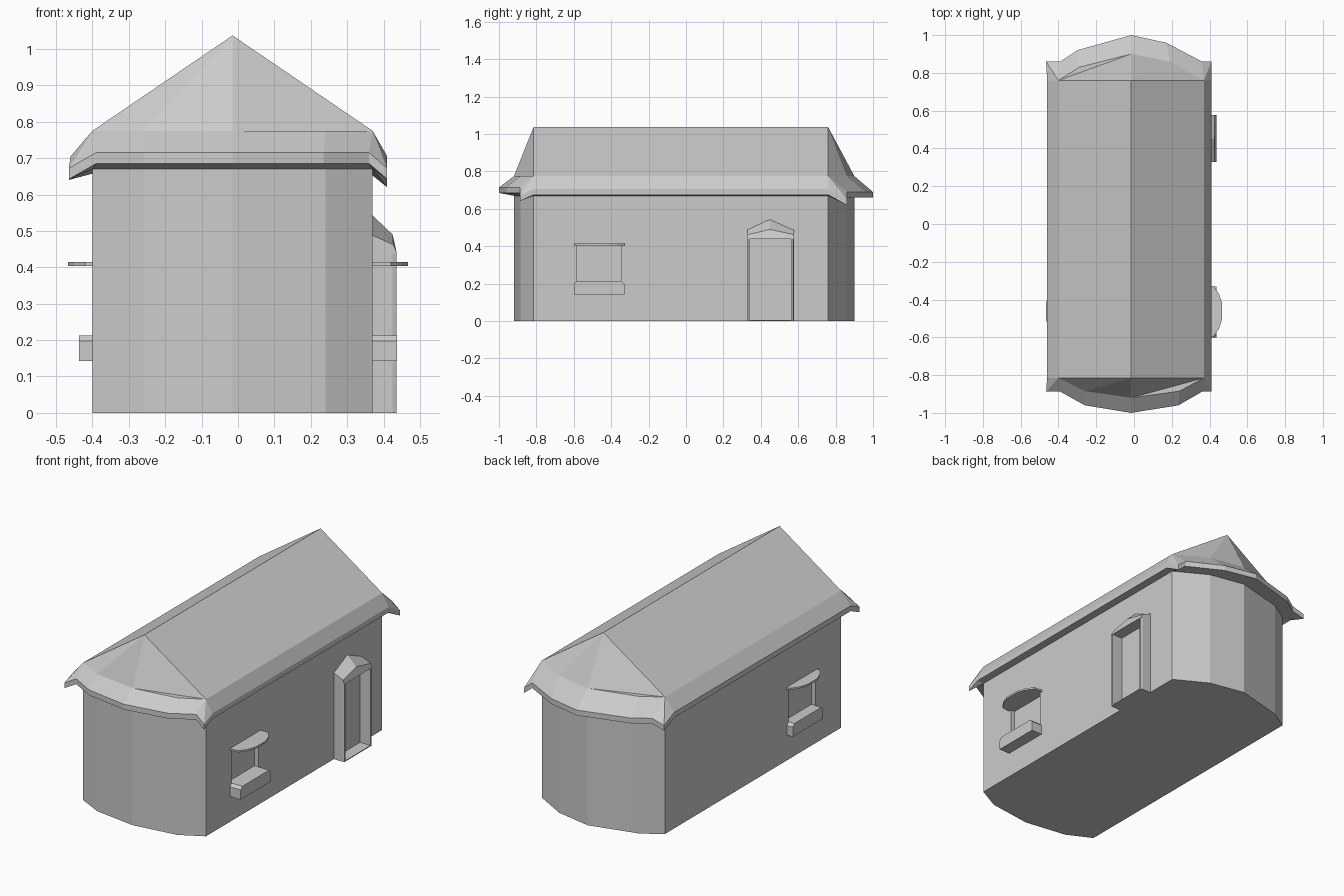
import bpy, bmesh
from mathutils import Vector

if "Cube" in bpy.data.objects:
    bpy.data.objects.remove(bpy.data.objects["Cube"])


def mesh_object(name, verts, faces):
    me = bpy.data.meshes.new(name)
    me.from_pydata(verts, [], faces)
    bm = bmesh.new()
    bm.from_mesh(me)
    bmesh.ops.recalc_face_normals(bm, faces=bm.faces[:])
    bm.to_mesh(me)
    bm.free()
    ob = bpy.data.objects.new(name, me)
    bpy.context.collection.objects.link(ob)
    return ob


def prism(name, loop, offset):
    """Closed solid swept from a 3D loop along an offset."""
    n = len(loop)
    off = Vector(offset)
    verts = [Vector(p) for p in loop] + [Vector(p) + off for p in loop]
    faces = [list(range(n))[::-1], list(range(n, 2 * n))]
    faces += [(i, (i + 1) % n, n + (i + 1) % n, n + i) for i in range(n)]
    return mesh_object(name, verts, faces)


def box(name, x0, x1, y0, y1, z0, z1):
    return prism(name, [(x0, y0, z0), (x1, y0, z0), (x1, y1, z0), (x0, y1, z0)], (0, 0, z1 - z0))


# wall plan with two bowed ends
CX = -0.015
front = [(-0.40, -0.815), (-0.26, -0.885), (CX, -0.92), (0.24, -0.885), (0.37, -0.815)]
back = [(0.37, 0.76), (0.19, 0.86), (CX, 0.90), (-0.29, 0.83), (-0.40, 0.76)]
plan = front + back
walls = prism("walls", [(x, y, 0) for x, y in plan], (0, 0, 0.685))

# eave outline: x, y, top z, index of the wall point it hangs from
eave = [(-0.46, -0.815, .705, 0), (-0.465, -0.888, .672, 0), (-0.39, -0.888, .715, 0),
        (-0.26, -0.96, .715, 1), (CX, -1.0, .715, 2), (0.235, -0.96, .715, 3),
        (0.36, -0.888, .715, 4), (0.41, -0.888, .672, 4), (0.41, -0.815, .705, 4),
        (0.41, 0.76, .705, 5), (0.41, 0.86, .65, 5), (0.36, 0.86, .69, 5),
        (0.17, 0.96, .69, 6), (CX, 1.0, .69, 7), (-0.30, 0.92, .69, 8),
        (-0.39, 0.86, .69, 9), (-0.465, 0.86, .67, 9), (-0.46, 0.76, .705, 9)]
n, m = len(plan), len(eave)
verts = [(x, y, 0.775) for x, y in plan]
verts += [(x, y, z) for x, y, z, _ in eave]
verts += [(x, y, z - 0.03) for x, y, z, _ in eave]
verts += [(x, y, 0.67) for x, y in plan]
verts += [(CX, -0.815, 1.037), (CX, 0.76, 1.037)]
A, B = len(verts) - 2, len(verts) - 1
low = n + 2 * m
# two main slopes and faceted hip ends
faces = [(A, 4, 5, B), (B, 9, 0, A)]
faces += [(A, 0, 1), (A, 1, 2), (A, 2, 4), (2, 3, 4)]
faces += [(B, 5, 6), (B, 6, 7), (B, 7, 9), (7, 8, 9)]
# flared skirt, fascia and soffit
for i in range(m):
    j = (i + 1) % m
    a, b = eave[i][3], eave[j][3]
    if a == b:
        faces += [(a, n + i, n + j), (low + a, n + m + j, n + m + i)]
    else:
        faces += [(a, n + i, n + j, b), (low + a, low + b, n + m + j, n + m + i)]
    faces.append((n + i, n + m + i, n + m + j, n + j))
mesh_object("roof", verts, faces)

# windows on both long sides: recess, awning and sill
for side, wall, s in (("right", 0.37, 1), ("left", 0.40, -1)):
    y0, y1 = -0.585, -0.345
    cutter = box(side + "_window_recess", s * (wall - 0.025), s * 0.6, y0, y1, 0.17, 0.405)
    cutter.hide_render = True
    cutter.hide_set(True)
    mod = walls.modifiers.new(side + "_recess", "BOOLEAN")
    mod.operation = "DIFFERENCE"
    mod.solver = "EXACT"
    mod.object = cutter
    inner = wall - 0.015
    arc = [(inner, -0.325), (0.42, -0.328), (0.45, -0.37), (0.467, -0.42),
           (0.467, -0.505), (0.45, -0.555), (0.42, -0.597), (inner, -0.60)]
    top = [(x, y, 0.412) for x, y in arc]
    prism(side + "_window_awning", [(s * x, y, 0.404) for x, y, _ in top], (0, 0, 0.01))
    sill = [(-0.60, .143), (-0.60, .198), (-0.585, .213), (-0.345, .213), (-0.33, .198), (-0.33, .143)]
    prism(side + "_window_sill", [(s * (wall - 0.03), y, z) for y, z in sill],
          (s * (0.437 - wall + 0.03), 0, 0))

# door surround: two chamfered jambs, threshold and pointed hood
for name, yo, yi in (("near_jamb", 0.328, 0.340), ("far_jamb", 0.577, 0.563)):
    d = 0.004 if yi > yo else -0.004
    prism("door_" + name, [(0.36, yo, 0), (0.425, yo, 0), (0.435, yo + d, 0),
                           (0.435, yi, 0), (0.36, yi, 0)], (0, 0, 0.44))
box("door_threshold", 0.36, 0.435, 0.335, 0.57, 0, 0.005)
ya, ym, yb = 0.328, 0.45, 0.577
mesh_object("door_hood",
            [(0.365, ya, .44), (0.365, yb, .44), (0.365, yb, .49), (0.365, ym, .547), (0.365, ya, .49),
             (0.436, ya, .44), (0.436, yb, .44), (0.427, yb, .462), (0.425, ym, .49), (0.427, ya, .462)],
            [(0, 1, 2, 3, 4), (5, 6, 7, 8, 9), (0, 1, 6, 5), (1, 2, 7, 6),
             (2, 3, 8, 7), (3, 4, 9, 8), (4, 0, 5, 9)])
